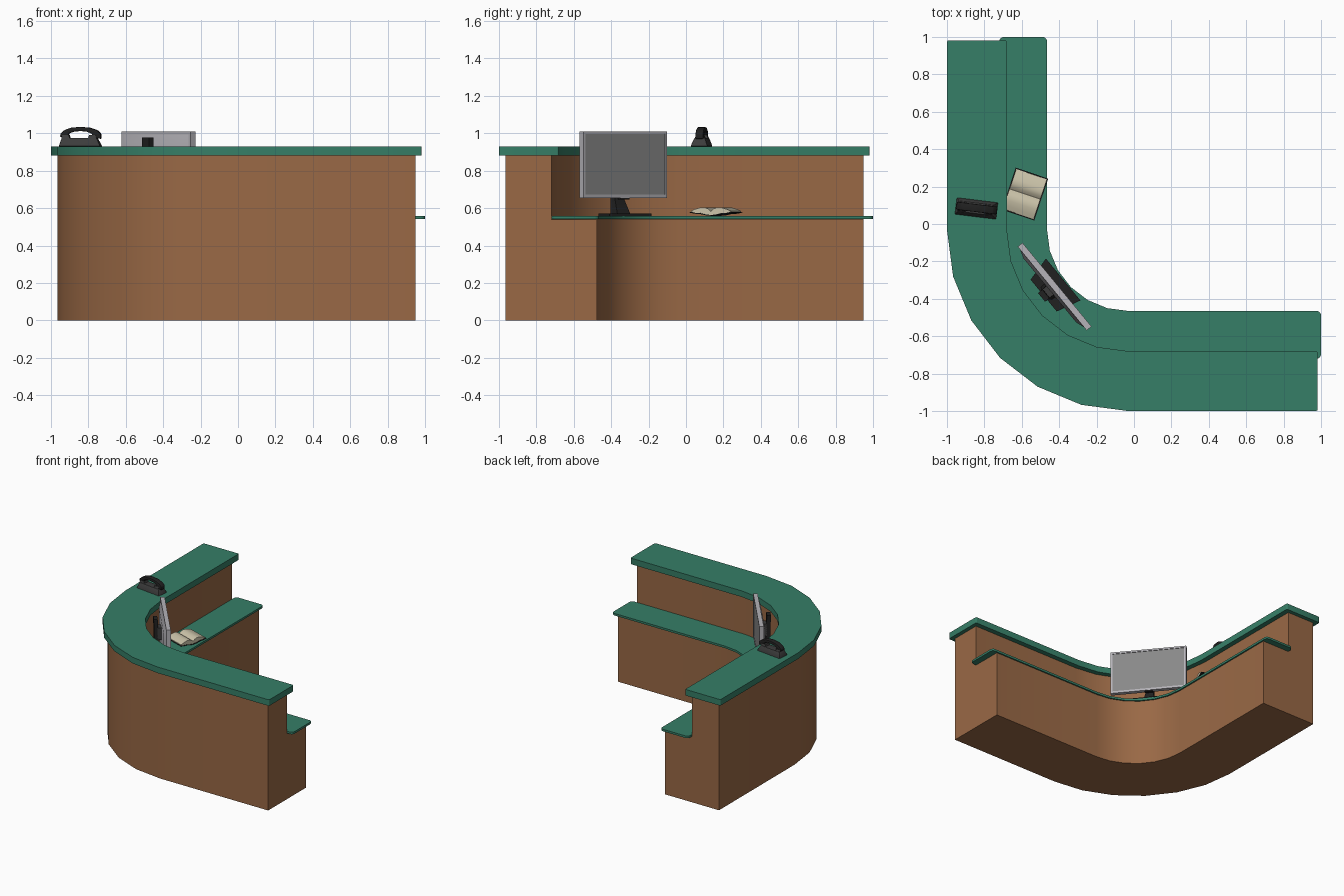
import bpy, bmesh, math
from mathutils import Matrix

if "Cube" in bpy.data.objects:
    bpy.data.objects.remove(bpy.data.objects["Cube"])

C = -0.03  # centre of the corner arc in x and y


def material(name, rgb):
    m = bpy.data.materials.new(name)
    m.diffuse_color = (*rgb, 1)
    m.use_nodes = True
    m.node_tree.nodes["Principled BSDF"].inputs["Base Color"].default_value = m.diffuse_color
    return m


WOOD = material("wood", (0.32, 0.14, 0.06))
GREEN = material("green_laminate", (0.037, 0.21, 0.135))
BLACK = material("black_plastic", (0.015, 0.015, 0.015))
DARK = material("dark_plastic", (0.045, 0.045, 0.045))
SILVER = material("silver_plastic", (0.46, 0.45, 0.48))
SCREEN = material("screen_grey", (0.25, 0.25, 0.25))
PAPER = material("paper", (0.6, 0.55, 0.4))


def place(x, y, z, deg):
    return Matrix.Translation((x, y, z)) @ Matrix.Rotation(math.radians(deg), 4, 'Z')


def finish(name, bm, mat, matrix=Matrix(), bevel=0):
    bmesh.ops.recalc_face_normals(bm, faces=bm.faces)
    if bevel:
        bmesh.ops.bevel(bm, geom=bm.edges[:], offset=bevel, segments=2,
                        profile=0.5, affect='EDGES')
    bm.transform(matrix)
    me = bpy.data.meshes.new(name)
    bm.to_mesh(me)
    bm.free()
    me.materials.append(mat)
    ob = bpy.data.objects.new(name, me)
    bpy.context.collection.objects.link(ob)
    bpy.ops.object.select_all(action='DESELECT')
    ob.select_set(True)
    bpy.context.view_layer.objects.active = ob
    bpy.ops.object.shade_smooth_by_angle(angle=math.radians(30))
    return ob


def loft(bm, rings):
    # joins equal rings of points and caps both ends
    vs = [[bm.verts.new(p) for p in r] for r in rings]
    n = len(vs[0])
    for a, b in zip(vs, vs[1:]):
        for i in range(n):
            j = (i + 1) % n
            bm.faces.new((a[i], a[j], b[j], b[i]))
    bm.faces.new(vs[0])
    bm.faces.new(vs[-1])
    return vs


def corner_sweep(name, profile, end, mat, corner=0):
    # sweeps a (radius, height) profile down one arm, round the bend, up the other
    rings = [[(C - r, end, z) for r, z in profile]]
    for k in range(7):
        a = math.radians(180 + 15 * k)
        rings.append([(C + r * math.cos(a), C + r * math.sin(a), z) for r, z in profile])
    rings.append([(end, C - r, z) for r, z in profile])
    bm = bmesh.new()
    vs = loft(bm, rings)
    if corner:
        ends = set(vs[0] + vs[-1])
        edges = [e for e in bm.edges if set(e.verts) <= ends
                 and abs(e.verts[0].co.z - e.verts[1].co.z) > 1e-4]
        bmesh.ops.bevel(bm, geom=edges, offset=corner, segments=4,
                        profile=0.5, affect='EDGES')
    return finish(name, bm, mat)


def slab(name, bottom, top, z0, z1, mat, matrix, bevel=0):
    # block between two (x0, x1, y0, y1) rectangles
    bm = bmesh.new()
    loft(bm, [[(x0, y0, z), (x1, y0, z), (x1, y1, z), (x0, y1, z)]
              for (x0, x1, y0, y1), z in ((bottom, z0), (top, z1))])
    return finish(name, bm, mat, matrix, bevel)


def box(name, x0, x1, y0, y1, z0, z1, mat, matrix, bevel=0):
    r = (x0, x1, y0, y1)
    return slab(name, r, r, z0, z1, mat, matrix, bevel)


def prism(name, pts, half, mat, matrix, bevel=0):
    # extrudes an (x, z) outline along y
    bm = bmesh.new()
    loft(bm, [[(x, y, z) for x, z in pts] for y in (-half, half)])
    return finish(name, bm, mat, matrix, bevel)


# Counter body and the two worktops
corner_sweep("desk_body", [(0.935, 0), (0.935, 0.88), (0.69, 0.88),
                           (0.69, 0.54), (0.445, 0.54), (0.445, 0)], 0.95, WOOD)
corner_sweep("upper_counter", [(0.97, 0.88), (0.97, 0.93), (0.65, 0.93), (0.65, 0.88)],
             0.982, GREEN, 0.01)
corner_sweep("lower_worktop", [(0.69, 0.541), (0.69, 0.558), (0.435, 0.558), (0.435, 0.541)],
             1.0, GREEN, 0.024)

# Monitor: local +y is the viewing side
M = place(-0.425, -0.335, 0.558, -50.5)
box("monitor_rear_shell", -0.29, 0.29, -0.016, 0.01, 0.097, 0.452, SILVER, M)
bm = bmesh.new()
loft(bm, [[(-a, y, 0.275 - b), (a, y, 0.275 - b), (a, y, 0.275 + b), (-a, y, 0.275 + b)]
          for a, b, y in ((0.22, 0.12, -0.032), (0.27, 0.16, -0.016))])
finish("monitor_back_bulge", bm, SILVER, M)
for nm, x0, x1, z0, z1 in (("left", -0.29, -0.275, 0.097, 0.452),
                           ("right", 0.275, 0.29, 0.097, 0.452),
                           ("bottom", -0.275, 0.275, 0.097, 0.114),
                           ("top", -0.275, 0.275, 0.438, 0.452)):
    box("bezel_" + nm, x0, x1, 0.01, 0.017, z0, z1, SILVER, M)
box("monitor_screen", -0.275, 0.275, 0.009, 0.012, 0.114, 0.438, SCREEN, M)

# Monitor stand
bm = bmesh.new()
loft(bm, [[(-0.11, -0.075, z), (0.11, -0.075, z), (0.145, 0.06, z), (-0.145, 0.06, z)]
          for z in (0, 0.012)])
finish("stand_base", bm, BLACK, M)
bm = bmesh.new()
loft(bm, [[(-w, y - d, z), (w, y - d, z), (w, y + d, z), (-w, y + d, z)]
          for w, y, d, z in ((0.045, -0.025, 0.03, 0.01), (0.032, -0.05, 0.018, 0.09),
                             (0.03, -0.07, 0.016, 0.25), (0.03, -0.075, 0.015, 0.42))])
finish("stand_post", bm, BLACK, M)
box("stand_mount", -0.03, 0.03, -0.06, -0.03, 0.25, 0.35, DARK, M)
box("screen_sensor", -0.03, 0.03, -0.01, 0.014, 0.088, 0.098, BLACK, M)

# Telephone
P = place(-0.842, 0.085, 0.93, -7)
slab("phone_base", (-0.112, 0.112, -0.048, 0.044), (-0.098, 0.09, -0.03, 0.028),
     0, 0.045, DARK, P, 0.004)
for nm, x in (("left", -0.078), ("right", 0.066)):
    slab("phone_cradle_" + nm, (x - 0.022, x + 0.022, -0.028, 0.026),
         (x - 0.018, x + 0.018, -0.022, 0.02), 0.043, 0.06, DARK, P)
prism("phone_handset", [(-0.108, 0.05), (-0.106, 0.068), (-0.085, 0.087), (-0.05, 0.1),
                        (0, 0.104), (0.05, 0.1), (0.09, 0.087), (0.11, 0.068), (0.112, 0.04),
                        (0.068, 0.046), (0.062, 0.068), (0.035, 0.079), (0, 0.082),
                        (-0.035, 0.079), (-0.06, 0.07), (-0.066, 0.054)],
      0.021, BLACK, P, 0.004)

# Open book: local x runs across the spread, the spine along y
B = place(-0.583, 0.16, 0.558, 71.5)
half_cover = [(0.118, 0.018), (0.09, 0.012), (0.06, 0.011), (0.03, 0.004), (0, 0.001)]
half_page = [(0.112, 0.027), (0.09, 0.036), (0.06, 0.045), (0.035, 0.046), (0.015, 0.038)]


def mirrored(half):
    return half + [(-x, z) for x, z in reversed(half) if x > 0]


cover = mirrored(half_cover)
prism("book_cover", cover + [(x, z + 0.004) for x, z in reversed(cover)], 0.092, BLACK, B)
under = [(x * 0.95, z + 0.004) for x, z in cover]
pages = half_page + [(0, 0.025)] + [(-x, z) for x, z in reversed(half_page)]
prism("book_pages", under + list(reversed(pages)), 0.087, PAPER, B)
